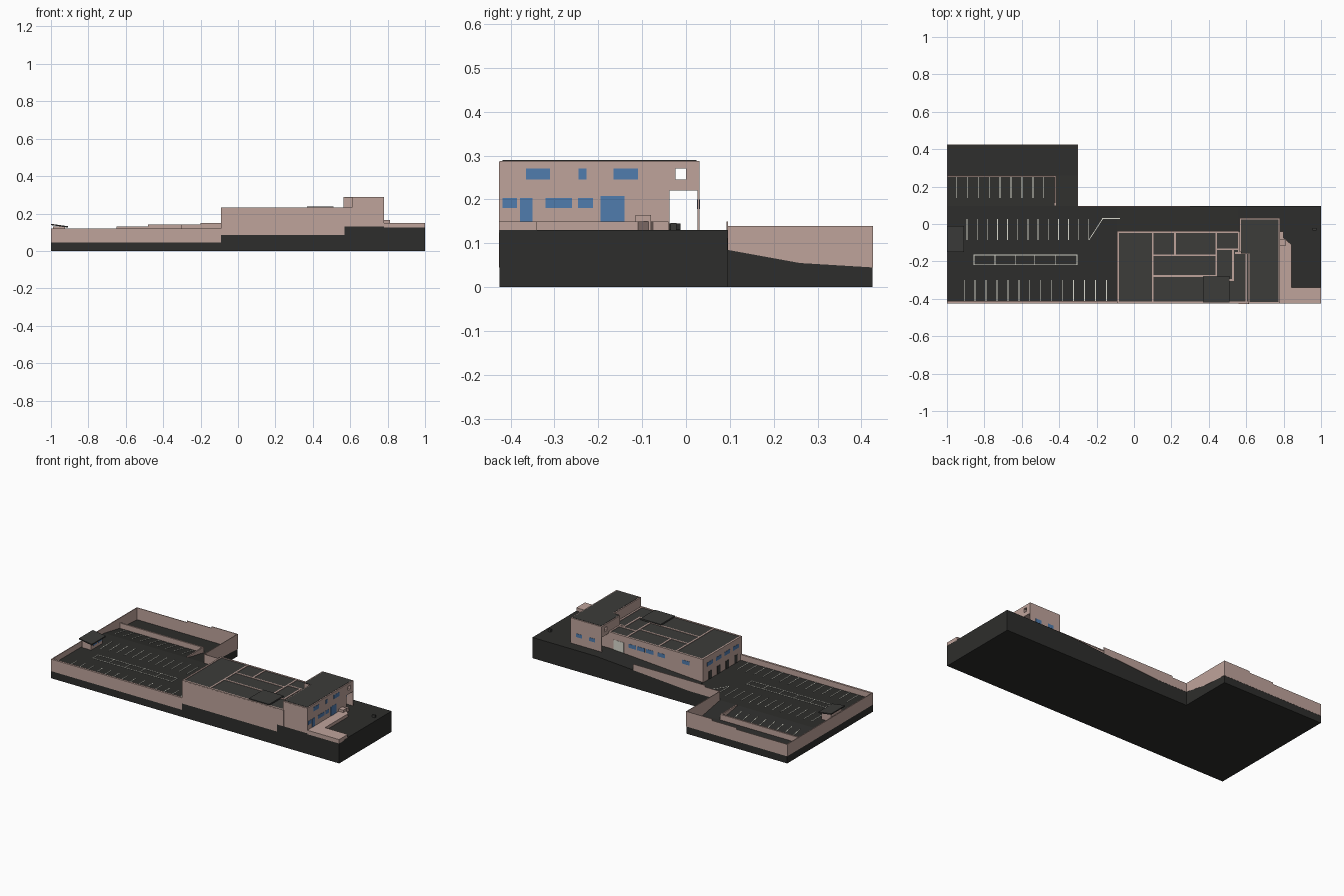
import bpy, bmesh
from mathutils import Vector


def material(name, rgb):
    m = bpy.data.materials.new(name)
    m.diffuse_color = (*rgb, 1)
    return m


PINK = material("pink_render", (0.52, 0.37, 0.33))
ASPHALT = material("asphalt", (0.027, 0.027, 0.025))
ROOF = material("roof_grey", (0.045, 0.045, 0.042))
GLASS = material("blue_glass", (0.08, 0.2, 0.42))
WHITE = material("line_white", (0.7, 0.7, 0.62))


def prism(name, pts, axis, a, b, mat):
    """Extrude a 2D profile along an axis: x takes (y,z), y takes (x,z), z takes (x,y)."""
    put = {"x": lambda p, t: (t, p[0], p[1]),
           "y": lambda p, t: (p[0], t, p[1]),
           "z": lambda p, t: (p[0], p[1], t)}[axis]
    bm = bmesh.new()
    face = bm.faces.new([bm.verts.new(put(p, a)) for p in pts])
    ext = bmesh.ops.extrude_face_region(bm, geom=[face])
    move = Vector(put((0, 0), b - a))
    for v in ext["geom"]:
        if isinstance(v, bmesh.types.BMVert):
            v.co += move
    bmesh.ops.recalc_face_normals(bm, faces=bm.faces)
    me = bpy.data.meshes.new(name)
    bm.to_mesh(me)
    bm.free()
    me.materials.append(mat)
    ob = bpy.data.objects.new(name, me)
    bpy.context.collection.objects.link(ob)
    return ob


def box(name, x0, x1, y0, y1, z0, z1, mat):
    return prism(name, [(x0, y0), (x1, y0), (x1, y1), (x0, y1)], "z", z0, z1, mat)


def cut(target, cutter):
    mod = target.modifiers.new("opening", "BOOLEAN")
    mod.operation = "DIFFERENCE"
    mod.solver = "EXACT"
    mod.object = cutter
    cutter.hide_render = True
    cutter.hide_set(True)


F, B, LOT = -0.425, 0.425, 0.085

# Ground: flat lot, sloping rear extension, building pads and rising road
box("lot_ground", -1, -0.09, F, 0.095, 0, LOT, ASPHALT)
prism("rear_slope", [(0.095, 0), (B, 0), (B, 0.045), (0.26, 0.055), (0.095, LOT)],
      "x", -1, -0.3, ASPHALT)
box("middle_ground", -0.09, 0.56, F, -0.04, 0, LOT, ASPHALT)
box("east_ground", 0.56, 1, F, -0.04, 0, 0.13, ASPHALT)
prism("road_ramp", [(-0.09, 0), (1, 0), (1, 0.13), (0.56, 0.13), (-0.09, LOT + 0.002)],
      "y", -0.04, 0.095, ASPHALT)
box("road_foot", -0.3 + 0.21, -0.3, 0.09, 0.095, 0, LOT, ASPHALT)

# Perimeter walls
box("front_wall", -1, -0.09, F - 0.001, -0.413, 0.045, 0.12, PINK)
box("left_wall", -1.001, -0.996, F, B, 0.045, 0.12, PINK)
prism("rear_wall", [(-1, 0.045), (-0.3, 0.045), (-0.3, 0.14), (-0.48, 0.14), (-0.48, 0.13),
                    (-0.65, 0.13), (-0.65, 0.12), (-1, 0.12)], "y", B - 0.003, B + 0.001, PINK)
prism("side_wall", [(0.095, LOT), (0.26, 0.055), (B, 0.045), (B, 0.14), (0.095, 0.14)],
      "x", -0.303, -0.299, PINK)
prism("road_wall", [(-0.3, LOT), (-0.09, LOT), (0.3, 0.112), (0.3, 0.15), (-0.2, 0.15),
                    (-0.2, 0.14), (-0.3, 0.14)], "y", 0.092, 0.096, PINK)
box("road_curb", -0.17, 0.56, 0.028, 0.031, 0.08, 0.088, WHITE)

# Low retaining wall beside the rear parking row
box("rear_retaining_wall", -1, -0.42, 0.25, 0.26, 0.05, 0.09, PINK)
box("ramp_retaining_wall", -0.426, -0.418, 0.1, 0.26, 0.05, 0.09, PINK)

# Parking lines
for i in range(14):
    x = -0.908 + i * 0.0585
    box("front_stall_line", x - .002, x + .002, -0.413, -0.3, LOT, LOT + .0015, WHITE)
for i in range(13):
    x = -0.893 + i * 0.0543
    box("middle_stall_line", x - .002, x + .002, -0.085, 0.028, LOT, LOT + .0015, WHITE)
for i in range(9):
    x = -0.95 + i * 0.0585
    prism("rear_stall_line", [(0.14, .0765), (0.25, .0565), (0.25, .059), (0.14, .079)],
          "x", x - .002, x + .002, WHITE)
prism("slanted_line", [(-.243, -.085), (-.238, -.085), (-.165, .028), (-.17, .028)],
      "z", LOT, LOT + .0015, WHITE)
for y in (-0.218, -0.166):
    box("island_long_line", -0.857, -0.303, y - .002, y + .002, LOT, LOT + .002, WHITE)
for x in (-0.855, -0.743, -0.632, -0.53, -0.418, -0.305):
    box("island_cross_line", x - .002, x + .002, -0.218, -0.166, LOT, LOT + .002, WHITE)

# Gate booth with a tilted roof
box("booth_body", -0.99, -0.925, -0.135, -0.025, LOT, 0.131, PINK)
prism("booth_roof", [(-1, .138), (-.91, .125), (-.91, .132), (-1, .145)],
      "y", -0.15, -0.012, ROOF)
for y in (-0.115, -0.065):
    box("booth_window", -0.926, -0.924, y, y + 0.035, 0.105, 0.122, GLASS)

# Main building with wall heads showing in the roof
box("main_building", -0.09, 0.57, F - 0.001, -0.04, LOT, 0.228, PINK)
box("main_roof", -0.082, 0.565, -0.418, -0.046, 0.227, 0.229, ROOF)
box("roof_corner", 0.565, 0.616, F - 0.001, -0.15, 0.13, 0.229, ROOF)
box("corner_front", 0.56, 0.616, F - 0.0015, -0.416, 0.13, 0.232, PINK)
W = 0.005
for x, y0, y1 in ((-0.085, F, -0.038), (0.10, F, -0.04), (0.22, -0.17, -0.04),
                  (0.44, -0.28, -0.04), (0.53, -0.30, -0.14), (0.56, -0.15, -0.04),
                  (0.60, F, -0.15)):
    box("roof_wall_head", x - W, x + W, y0, y1, 0.226, 0.232, PINK)
for y, x0, x1 in ((-0.42, -0.09, 0.61), (-0.043, -0.09, 0.56), (-0.167, 0.10, 0.44),
                  (-0.278, 0.10, 0.44), (-0.135, 0.44, 0.56), (-0.155, 0.54, 0.61),
                  (-0.30, 0.51, 0.535)):
    box("roof_wall_head", x0, x1, y - W, y + W, 0.226, 0.2318, PINK)
box("roof_hatch", 0.37, 0.51, F + 0.005, -0.277, 0.228, 0.238, ROOF)

# Tall east wing: body, bridge over the passage, thin rear screen
wing = [(0.61, F - 0.001), (0.78, F - 0.001), (0.78, -0.038), (0.565, -0.038),
        (0.565, -0.15), (0.61, -0.15)]
prism("wing_body", wing, "z", 0.13, 0.285, PINK)
bridge = box("wing_bridge", 0.565, 0.78, -0.038, 0.031, 0.22, 0.285, PINK)
cut(bridge, box("bridge_cutter", 0.5, 0.85, -0.024, 0.0, 0.245, 0.27, PINK))
box("wing_rear_screen", 0.565, 0.78, 0.026, 0.031, 0.12, 0.22, PINK)
roof = [(0.61, F), (0.78, F), (0.78, 0.031), (0.565, 0.031), (0.565, -0.15), (0.61, -0.15)]
inner = [(0.617, F + .007), (0.773, F + .007), (0.773, 0.024), (0.572, 0.024),
         (0.572, -0.157), (0.617, -0.157)]
prism("wing_parapet", roof, "z", 0.285, 0.288, PINK)
prism("wing_roof", inner, "z", 0.286, 0.2895, ROOF)

# Raised entrance terrace on the east side
prism("east_terrace", [(.78, F - .001), (1, F - .001), (1, -.34), (.842, -.34), (.842, -.11),
                       (.8, -.075), (.8, -.04), (.78, -.04)], "z", 0.125, 0.15, PINK)
box("terrace_block", 0.78, 0.812, -0.115, -0.08, 0.13, 0.165, PINK)
box("road_post", 0.955, 0.975, -0.035, -0.022, 0.13, 0.146, ROOF)

# East wing windows and doors (y range, z range)
for y0, y1, z0, z1 in ((-.365, -.31, .245, .27), (-.245, -.227, .245, .27),
                       (-.165, -.11, .245, .27), (-.418, -.385, .18, .203),
                       (-.32, -.26, .18, .203), (-.246, -.212, .18, .203),
                       (-.378, -.35, .15, .203), (-.195, -.14, .15, .208)):
    box("east_window", 0.778, 0.7812, y0, y1, z0, z1, GLASS)

# West facade windows and doors
for i in range(4):
    y = -0.11 - i * 0.085
    box("west_window", -0.0915, -0.088, y - .028, y + .028, 0.172, 0.195, GLASS)
    box("west_door", -0.0915, -0.088, y - .015, y + .015, LOT, 0.135, ROOF)

# Rear windows, entrance and wing rear windows
for x in (0.03, 0.2, 0.28, 0.34, 0.4):
    box("rear_window", x - .026, x + .026, -0.042, -0.0385, 0.168, 0.192, GLASS)
box("rear_entrance", 0.46, 0.53, -0.042, -0.0385, 0.125, 0.19, WHITE)
for x in (0.63, 0.72):
    box("wing_rear_window", x - .02, x + .02, 0.025, 0.0322, 0.178, 0.2, GLASS)
